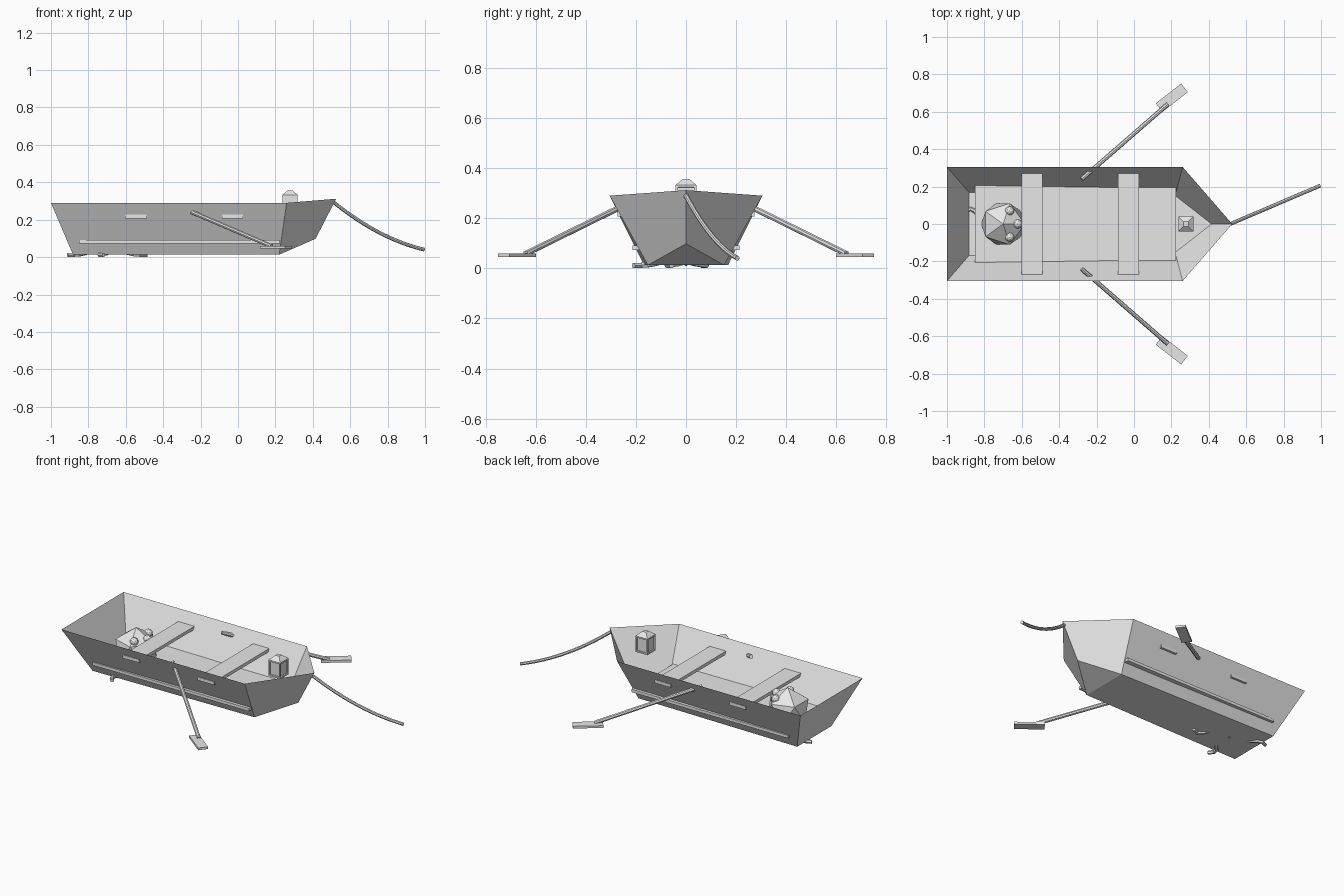
import bpy, bmesh, math
from mathutils import Vector, Matrix

if "Cube" in bpy.data.objects:
    bpy.data.objects.remove(bpy.data.objects["Cube"])

grey = bpy.data.materials.new("light_grey")
grey.use_nodes = True
grey.diffuse_color = (0.8, 0.8, 0.8, 1)
grey.node_tree.nodes["Principled BSDF"].inputs["Base Color"].default_value = (0.8, 0.8, 0.8, 1)


def finish(bm, name):
    mesh = bpy.data.meshes.new(name)
    bm.to_mesh(mesh)
    bm.free()
    mesh.materials.append(grey)
    obj = bpy.data.objects.new(name, mesh)
    bpy.context.collection.objects.link(obj)
    return obj


def box(name, centre, size, turn=0.0):
    bm = bmesh.new()
    place = Matrix.Translation(centre) @ Matrix.Rotation(turn, 4, "Z") @ Matrix.Diagonal((*size, 1))
    bmesh.ops.create_cube(bm, size=1, matrix=place)
    return finish(bm, name)


def tube(name, points, radius, tip=None, sides=8):
    """Sweep a round section along a path, tapering to the tip radius."""
    tip = radius if tip is None else tip
    pts = [Vector(p) for p in points]
    bm = bmesh.new()
    rings = []
    for i, p in enumerate(pts):
        along = (pts[min(i + 1, len(pts) - 1)] - pts[max(i - 1, 0)]).normalized()
        side = along.cross(Vector((0, 0, 1))).normalized()
        up = side.cross(along)
        r = radius + (tip - radius) * i / (len(pts) - 1)
        angles = [math.tau * k / sides for k in range(sides)]
        rings.append([bm.verts.new(p + r * (side * math.cos(a) + up * math.sin(a))) for a in angles])
    for a, b in zip(rings, rings[1:]):
        for k in range(sides):
            n = (k + 1) % sides
            bm.faces.new((a[k], a[n], b[n], b[k]))
    bm.faces.new(rings[0][::-1])
    bm.faces.new(rings[-1])
    bmesh.ops.recalc_face_normals(bm, faces=bm.faces)
    return finish(bm, name)


# Hull: open shell with a flared side, flat transom and pointed bow
bm = bmesh.new()
v = {}
for s in (-1, 1):
    v["stern_top", s] = bm.verts.new((-1, s * 0.305, 0.29))
    v["stern_low", s] = bm.verts.new((-0.882, s * 0.168, 0.013))
    v["bow_top", s] = bm.verts.new((0.26, s * 0.305, 0.29))
    v["bow_low", s] = bm.verts.new((0.22, s * 0.152, 0.013))
tip_top = bm.verts.new((0.525, 0, 0.312))
tip_low = bm.verts.new((0.415, 0, 0.098))
for s in (-1, 1):
    bm.faces.new((v["stern_top", s], v["stern_low", s], v["bow_low", s], v["bow_top", s]))
    bm.faces.new((v["bow_top", s], v["bow_low", s], tip_low, tip_top))
bm.faces.new((v["stern_low", -1], v["stern_low", 1], v["bow_low", 1], v["bow_low", -1]))
bm.faces.new((v["stern_top", -1], v["stern_top", 1], v["stern_low", 1], v["stern_low", -1]))
bm.faces.new((v["bow_low", -1], v["bow_low", 1], tip_low))
bmesh.ops.recalc_face_normals(bm, faces=bm.faces)
finish(bm, "hull")

# Floor boards and the two benches reach just through the sides
box("floor_boards", (-0.313, 0, 0.083), (1.076, 0.428, 0.018))
for name, x in (("rear_seat", -0.545), ("middle_seat", -0.03)):
    box(name, (x, 0, 0.217), (0.112, 0.546, 0.02))

# Oars
for name, s in (("right_oar", -1), ("left_oar", 1)):
    tube(name + "_shaft", [(-0.28, s * 0.24, 0.255), (0.18, s * 0.64, 0.058)], 0.012)
    box(name + "_blade", (0.202, s * 0.675, 0.052), (0.172, 0.058, 0.014), s * math.radians(38))

# Mooring rope sagging from the bow
rope = []
for i in range(13):
    t = i / 12
    rope.append((0.515 + 0.48 * t, 0.205 * t, 0.29 - 0.385 * t + 0.135 * t * t))
tube("mooring_rope", rope, 0.01)

# Lantern: panes recessed in a frame, with a hipped cap
lx = 0.278
bm = bmesh.new()
bmesh.ops.create_cube(bm, size=1, matrix=Matrix.Translation((lx, 0, 0.283)) @ Matrix.Diagonal((0.082, 0.082, 0.1, 1)))
panes = [f for f in bm.faces if abs(f.normal.z) < 0.5]
bmesh.ops.inset_individual(bm, faces=panes, thickness=0.013, depth=0)
bmesh.ops.inset_individual(bm, faces=panes, thickness=0.0005, depth=-0.008)
finish(bm, "lantern_body")
bm = bmesh.new()
bmesh.ops.create_cone(bm, cap_ends=True, segments=4, radius1=0.058, radius2=0.018, depth=0.024,
                      matrix=Matrix.Translation((lx, 0, 0.345)) @ Matrix.Rotation(math.pi / 4, 4, "Z"))
finish(bm, "lantern_cap")

# Faceted creature resting at the stern
cx = -0.7
bm = bmesh.new()
bmesh.ops.create_icosphere(bm, subdivisions=1, radius=0.13, matrix=Matrix.Translation((cx, 0, 0.138)))
finish(bm, "creature_body")
for i, (x, y) in enumerate(((-0.665, 0.07), (-0.622, 0), (-0.665, -0.07))):
    bm = bmesh.new()
    bmesh.ops.create_icosphere(bm, subdivisions=2, radius=0.025, matrix=Matrix.Translation((x, y, 0.215)))
    finish(bm, f"creature_eye_{i + 1}")

# Arms spread low around the body, some dipping through the bottom
for i, (angle, reach, low) in enumerate(((163, 0.22, 0.011), (265, 0.21, 0.011), (345, 0.22, 0.011),
                                         (55, 0.17, 0.04), (110, 0.15, 0.04))):
    path = []
    for k in range(7):
        t = k / 6
        a = math.radians(angle + 9 * math.sin(math.tau * t))
        r = 0.05 + (reach - 0.05) * t
        path.append((cx + r * math.cos(a), r * math.sin(a), low + 0.035 * (1 - t) ** 2))
    tube(f"creature_arm_{i + 1}", path, 0.016, 0.011, 6)
